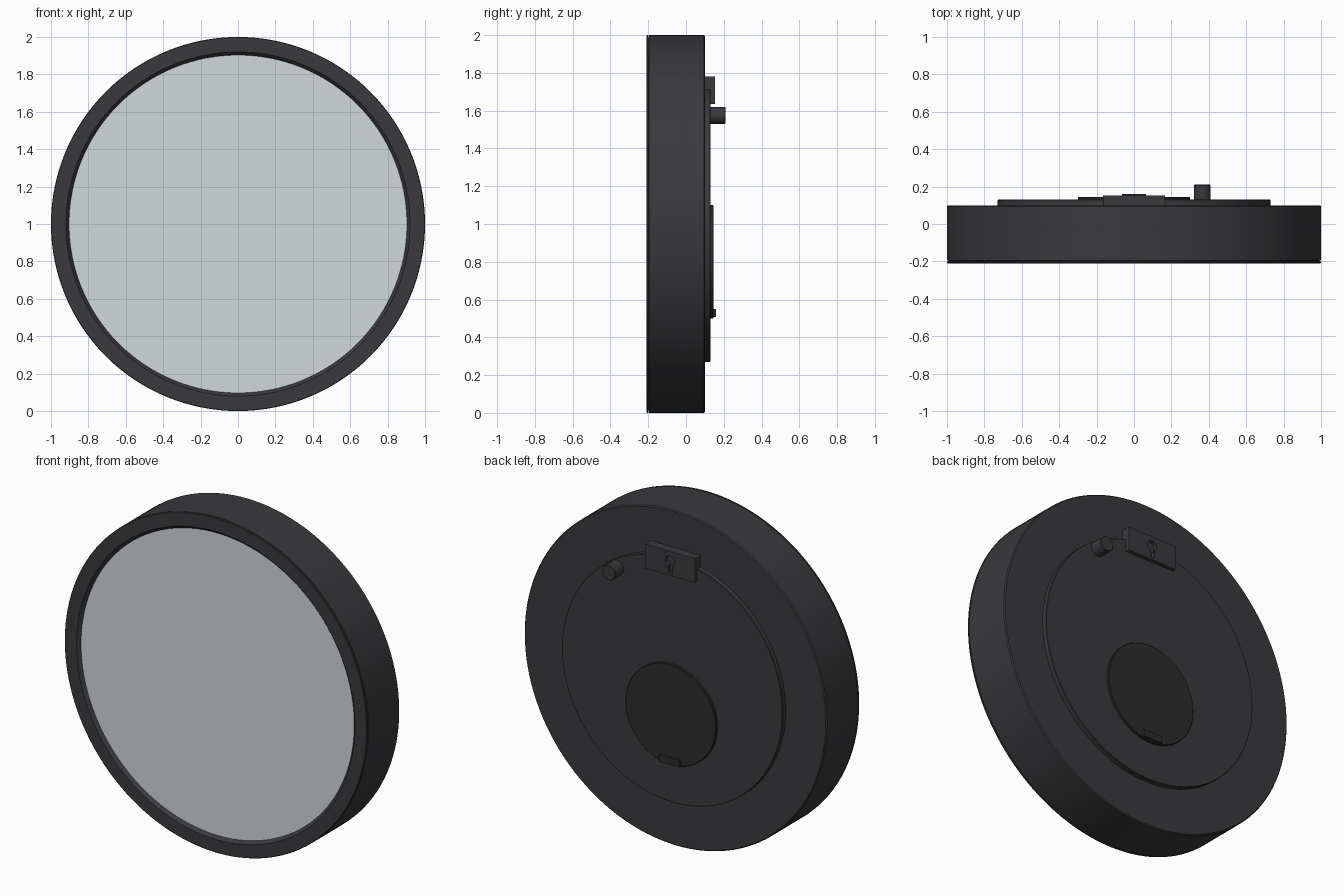
import bpy, bmesh, math
from mathutils import Vector

if "Cube" in bpy.data.objects:
    bpy.data.objects.remove(bpy.data.objects["Cube"])


def material(name, r, g, b):
    m = bpy.data.materials.new(name)
    m.diffuse_color = (r, g, b, 1)
    m.use_nodes = True
    m.node_tree.nodes["Principled BSDF"].inputs["Base Color"].default_value = m.diffuse_color
    return m


BLACK = material("black_plastic", 0.042, 0.042, 0.047)
DARK = material("dark_plastic", 0.025, 0.025, 0.027)
FACE = material("pale_face", 0.65, 0.69, 0.71)


def finish(name, bm, mat, smooth=True):
    bmesh.ops.remove_doubles(bm, verts=bm.verts, dist=1e-5)
    bmesh.ops.recalc_face_normals(bm, faces=bm.faces)
    me = bpy.data.meshes.new(name)
    bm.to_mesh(me)
    bm.free()
    me.materials.append(mat)
    ob = bpy.data.objects.new(name, me)
    bpy.context.collection.objects.link(ob)
    if smooth:
        bpy.ops.object.select_all(action='DESELECT')
        ob.select_set(True)
        bpy.context.view_layer.objects.active = ob
        bpy.ops.object.shade_smooth_by_angle(angle=math.radians(30))
    return ob


def lathe(name, profile, mat, x=0, z=1, steps=128):
    """Spin (radius, y) points about a y-parallel axis through (x, z)."""
    bm = bmesh.new()
    vs = [bm.verts.new((x + r, y, z)) for r, y in profile]
    es = [bm.edges.new(p) for p in zip(vs, vs[1:])]
    bmesh.ops.spin(bm, geom=vs + es, cent=(x, 0, z), axis=(0, 1, 0),
                   angle=math.tau, steps=steps, use_duplicate=False)
    return finish(name, bm, mat)


def box(name, x, y, z, mat):
    """Box from (min, max) ranges."""
    bm = bmesh.new()
    bmesh.ops.create_cube(bm, size=1)
    for v in bm.verts:
        v.co = Vector([a[0] if c < 0 else a[1] for c, a in zip(v.co, (x, y, z))])
    return finish(name, bm, mat, False)


# Case drum with closed back
lathe("case", [(0, -0.185), (0.99, -0.185), (0.99, -0.197), (1, -0.195),
               (1, 0.094), (0.994, 0.1), (0, 0.1)], BLACK)

# Front bezel ring with sloped inner lip
lathe("bezel", [(0.90, -0.187), (0.905, -0.195), (0.92, -0.21), (0.997, -0.21),
                (1, -0.207), (1, -0.2), (0.985, -0.198), (0.985, -0.187),
                (0.90, -0.187)], BLACK)

# Pale front disc
lathe("face_disc", [(0, -0.186), (0.905, -0.186), (0.905, -0.192), (0, -0.192)], FACE)

# Raised back plate
lathe("back_plate", [(0, 0.095), (0.73, 0.095), (0.73, 0.127), (0.727, 0.13),
                     (0, 0.13)], BLACK)

# Battery cover and its finger tab
lathe("battery_cover", [(0, 0.12), (0.3, 0.12), (0.3, 0.142), (0.297, 0.145),
                        (0, 0.145)], DARK, z=0.8, steps=96)
box("cover_tab", (-0.065, 0.065), (0.14, 0.16), (0.508, 0.55), DARK)

# Setting knob
lathe("setting_knob", [(0, 0.12), (0.045, 0.12), (0.045, 0.206), (0.041, 0.21),
                       (0, 0.21)], BLACK, x=0.365, z=1.575, steps=48)

# Hanger block with keyhole recess
hanger = box("hanger", (-0.165, 0.165), (0.095, 0.153), (1.635, 1.78), BLACK)
bm = bmesh.new()
r, half, low = 0.032, 0.013, 1.65
start = -math.pi / 2 + math.asin(half / r)
sweep = math.tau - 2 * math.asin(half / r)
pts = [(r * math.cos(start + sweep * i / 32), 1.72 + r * math.sin(start + sweep * i / 32))
       for i in range(33)] + [(-half, low), (half, low)]
f = bm.faces.new([bm.verts.new((x, 0.131, z)) for x, z in pts])
ext = bmesh.ops.extrude_face_region(bm, geom=[f])
bmesh.ops.translate(bm, vec=(0, 0.1, 0),
                    verts=[g for g in ext["geom"] if isinstance(g, bmesh.types.BMVert)])
cutter = finish("keyhole_cutter", bm, BLACK, False)
cutter.hide_render = True
cutter.hide_viewport = True
cutter.display_type = 'WIRE'
cut = hanger.modifiers.new("keyhole", 'BOOLEAN')
cut.operation = 'DIFFERENCE'
cut.solver = 'EXACT'
cut.object = cutter
